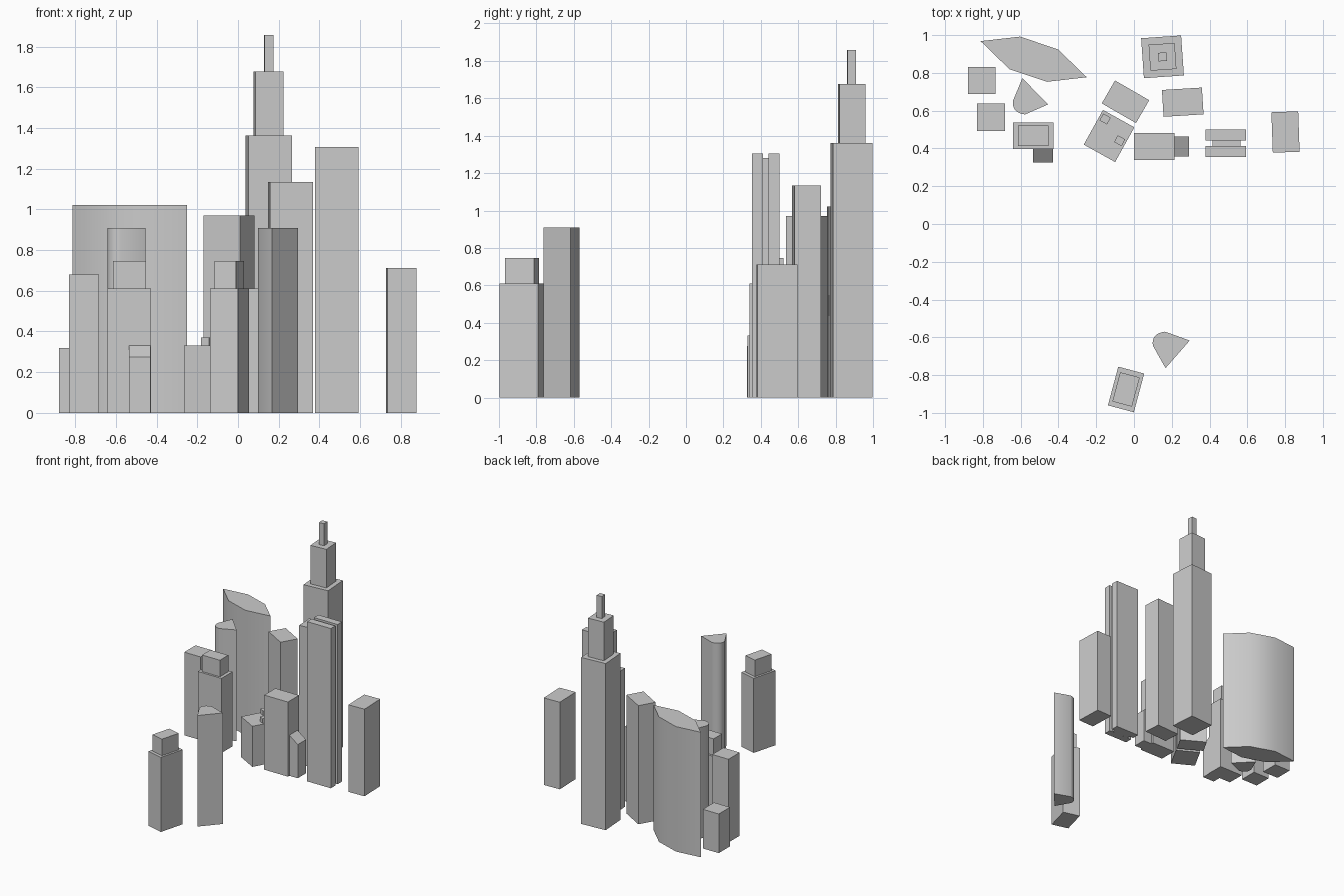
import bpy
import bmesh
from math import radians, cos, sin

if "Cube" in bpy.data.objects:
    bpy.data.objects.remove(bpy.data.objects["Cube"])


def prism(name, pts, tops, bottom=0.0, smooth=False):
    """Extrude a counter-clockwise outline; tops is one height or one per corner."""
    if not isinstance(tops, (list, tuple)):
        tops = [tops] * len(pts)
    bm = bmesh.new()
    lo = [bm.verts.new((x, y, bottom)) for x, y in pts]
    hi = [bm.verts.new((x, y, z)) for (x, y), z in zip(pts, tops)]
    bm.faces.new(lo[::-1])
    bm.faces.new(hi)
    n = len(pts)
    for i in range(n):
        j = (i + 1) % n
        bm.faces.new((lo[i], lo[j], hi[j], hi[i]))
    bmesh.ops.recalc_face_normals(bm, faces=bm.faces)
    me = bpy.data.meshes.new(name)
    bm.to_mesh(me)
    bm.free()
    ob = bpy.data.objects.new(name, me)
    bpy.context.collection.objects.link(ob)
    if smooth:
        bpy.ops.object.select_all(action='DESELECT')
        ob.select_set(True)
        bpy.context.view_layer.objects.active = ob
        bpy.ops.object.shade_smooth_by_angle(angle=radians(35))
    return ob


def rect(cx, cy, w, d, deg=0):
    a = radians(deg)
    return [(cx + x * cos(a) - y * sin(a), cy + x * sin(a) + y * cos(a))
            for x, y in ((-w/2, -d/2), (w/2, -d/2), (w/2, d/2), (-w/2, d/2))]


def tower(name, cx, cy, tiers, deg=0):
    """Stacked blocks; each tier is (width, depth, top height)."""
    z = 0.0
    for i, (w, d, top) in enumerate(tiers):
        prism(f"{name}_tier_{i + 1}" if len(tiers) > 1 else name,
              rect(cx, cy, w, d, deg), top, z)
        z = top


def bezier(a, c, b, n=8):
    return [tuple((1-t)**2 * p + 2*t*(1-t) * q + t*t * r for p, q, r in zip(a, c, b))
            for t in (i / n for i in range(n + 1))]


# Plain blocks
tower("low_block", -0.807, 0.76, [(0.145, 0.145, 0.32)])
tower("mid_block", -0.757, 0.565, [(0.148, 0.145, 0.68)])
tower("turned_slab", -0.045, 0.647, [(0.209, 0.14, 0.97)], -30)
tower("tall_slab", 0.258, 0.645, [(0.212, 0.142, 1.135)], 3.5)
tower("wide_block", 0.107, 0.411, [(0.214, 0.144, 0.61)])
tower("east_block", 0.802, 0.487, [(0.142, 0.214, 0.712)], 2)

# Stepped towers
tower("spire_tower", 0.151, 0.885,
      [(0.212, 0.212, 1.362), (0.138, 0.138, 1.677), (0.045, 0.045, 1.857)], 4)
tower("stepped_tower_west", -0.534, 0.467, [(0.214, 0.142, 0.61), (0.162, 0.108, 0.745)])
tower("stepped_tower_front", -0.042, -0.876, [(0.142, 0.212, 0.61), (0.107, 0.16, 0.745)], -15)

# Turned low block with two roof units
tower("roof_unit_block", -0.132, 0.466, [(0.19, 0.21, 0.332)], -29)
for i, (x, y) in enumerate(((-0.153, 0.556), (-0.076, 0.441))):
    prism(f"roof_unit_{i + 1}", rect(x, y, 0.045, 0.041, -29), 0.37, 0.332)

# Twin slab tower with a recessed core
prism("twin_slab_front", rect(0.485, 0.383, 0.214, 0.058), 1.306)
prism("twin_slab_back", rect(0.485, 0.470, 0.214, 0.058), 1.306)
prism("twin_slab_core", rect(0.490, 0.427, 0.150, 0.029), 1.28)

# Small buildings with a single sloping roof
prism("slope_roof_front", rect(-0.483, 0.361, 0.106, 0.072), [0.275, 0.275, 0.332, 0.332])
prism("slope_roof_side", rect(0.252, 0.411, 0.076, 0.106), [0.332, 0.275, 0.275, 0.332])

# Teardrop towers: two sharp tips and one rounded corner
prism("teardrop_tower_back",
      bezier((-0.64, 0.654), (-0.65, 0.59), (-0.577, 0.58)) + [(-0.455, 0.633), (-0.591, 0.772)],
      0.908, smooth=True)
prism("teardrop_tower_front",
      bezier((0.164, -0.57), (0.09, -0.58), (0.1, -0.644)) + [(0.167, -0.763), (0.295, -0.617)],
      0.908, smooth=True)

# Lens shaped tower
prism("lens_tower",
      [(-0.812, 0.968), (-0.66, 0.82), (-0.46, 0.753), (-0.25, 0.777), (-0.402, 0.924), (-0.603, 0.992)],
      1.022, smooth=True)
